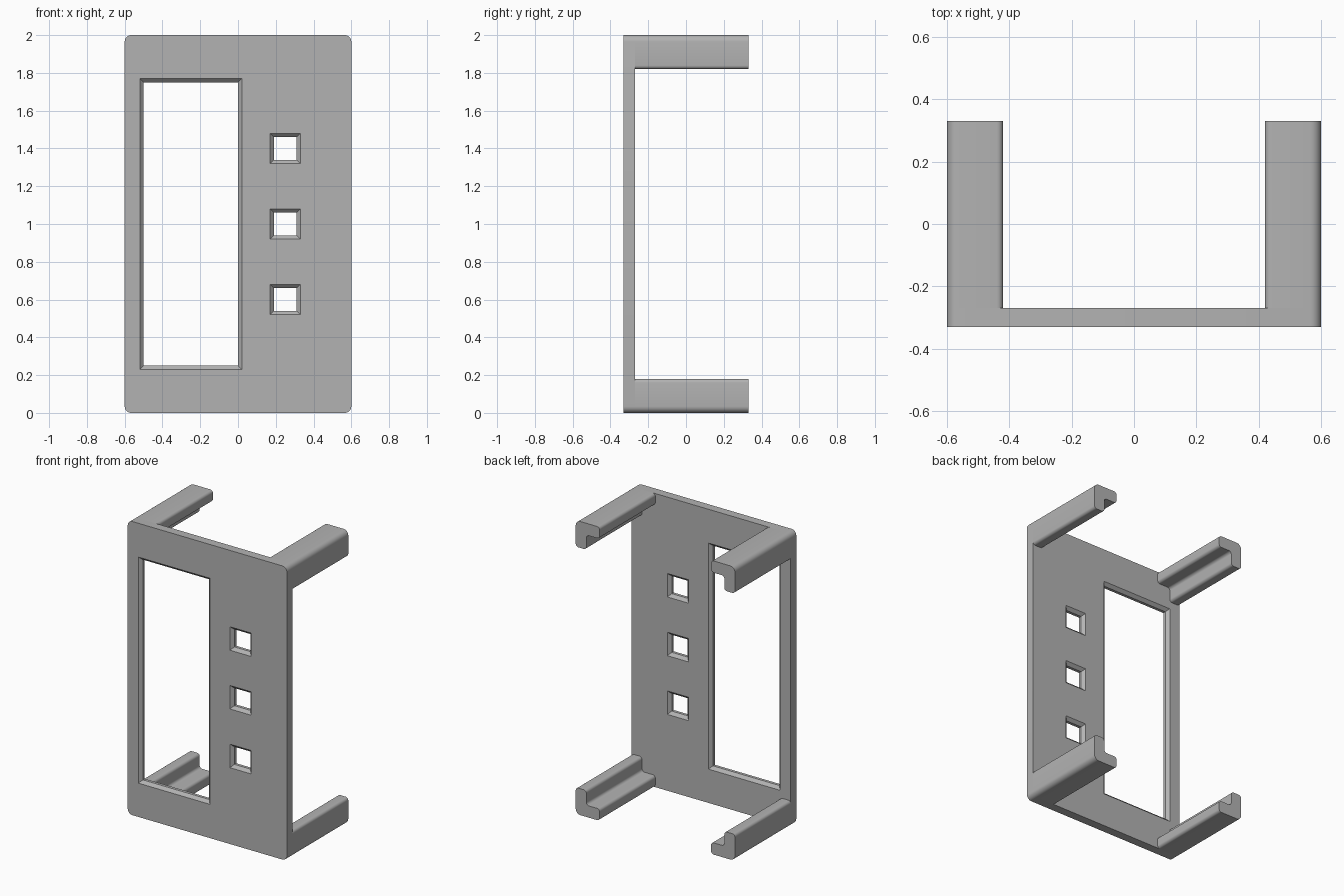
import bpy, bmesh, math
from mathutils import Vector

cube = bpy.data.objects.get("Cube")
if cube:
    bpy.data.objects.remove(cube, do_unlink=True)

FRONT, PANEL_BACK, LEG_END = -0.33, -0.27, 0.33
HALF_W, HEIGHT, CORNER = 0.6, 2.0, 0.035
LEG, WALL = 0.18, 0.08

gray = bpy.data.materials.new("matte_gray")
gray.use_nodes = True
gray.diffuse_color = (0.45, 0.45, 0.45, 1)
gray.node_tree.nodes["Principled BSDF"].inputs["Base Color"].default_value = (0.45, 0.45, 0.45, 1)


def rounded(corners, steps=6):
    """Outline through (x, z, radius) corners, each turned into a right-angle arc."""
    out = []
    for i, (x, z, r) in enumerate(corners):
        p = Vector((x, z))
        if r == 0:
            out.append(p)
            continue
        a = (Vector(corners[i - 1][:2]) - p).normalized()
        b = (Vector(corners[(i + 1) % len(corners)][:2]) - p).normalized()
        for k in range(steps + 1):
            t = math.pi / 2 * k / steps
            out.append(p + r * (a * (1 - math.sin(t)) + b * (1 - math.cos(t))))
    return out


def loft(name, sections):
    """Solid through a list of (y, outline) sections."""
    bm = bmesh.new()
    rings = [[bm.verts.new((p[0], y, p[1])) for p in pts] for y, pts in sections]
    n = len(rings[0])
    for lo, hi in zip(rings, rings[1:]):
        for i in range(n):
            j = (i + 1) % n
            bm.faces.new((lo[i], lo[j], hi[j], hi[i]))
    bm.faces.new(rings[0])
    bm.faces.new(rings[-1])
    bmesh.ops.recalc_face_normals(bm, faces=bm.faces)
    mesh = bpy.data.meshes.new(name)
    bm.to_mesh(mesh)
    bm.free()
    obj = bpy.data.objects.new(name, mesh)
    mesh.materials.append(gray)
    bpy.context.collection.objects.link(obj)
    return obj


def activate(obj):
    bpy.ops.object.select_all(action='DESELECT')
    obj.select_set(True)
    bpy.context.view_layer.objects.active = obj


# Front panel with rounded corners
panel = loft("front_panel", [(y, rounded([
    (-HALF_W, 0, CORNER), (HALF_W, 0, CORNER),
    (HALF_W, HEIGHT, CORNER), (-HALF_W, HEIGHT, CORNER)])) for y in (FRONT, PANEL_BACK)])


# Openings, chamfered on both faces of the panel
def cut_opening(cx, cz, w, h, chamfer=0.02):
    def rect(grow):
        a, b = w / 2 + grow, h / 2 + grow
        return [(cx - a, cz - b), (cx + a, cz - b), (cx + a, cz + b), (cx - a, cz + b)]
    over = 0.01
    cutter = loft("opening_cutter", [
        (FRONT - over, rect(over)), (FRONT + chamfer, rect(-chamfer)),
        (PANEL_BACK - chamfer, rect(-chamfer)), (PANEL_BACK + over, rect(over))])
    cutter.hide_render = True
    mod = panel.modifiers.new("opening", 'BOOLEAN')
    mod.operation, mod.solver, mod.object = 'DIFFERENCE', 'EXACT', cutter
    activate(panel)
    bpy.ops.object.modifier_apply(modifier=mod.name)
    bpy.data.objects.remove(cutter, do_unlink=True)


cut_opening(-0.25, 1.0, 0.54, 1.54)
for z in (0.6, 1.0, 1.4):
    cut_opening(0.25, z, 0.16, 0.16)

# Four L-section legs behind the corners
TIP, FILLET = 0.02, 0.02
section = [(0, 0, CORNER), (LEG, 0, TIP), (LEG, WALL, TIP), (WALL, WALL, FILLET),
           (WALL, LEG, TIP), (0, LEG, TIP)]
legs = []
for side, sx in (("left", 1), ("right", -1)):
    for level in ("lower", "upper"):
        corners = [(sx * (HALF_W - u), v if level == "lower" else HEIGHT - v, r)
                   for u, v, r in section]
        outline = rounded(corners)
        legs.append(loft(f"{level}_{side}_leg", [(PANEL_BACK, outline), (LEG_END, outline)]))

for obj in [panel] + legs:
    activate(obj)
    bpy.ops.object.shade_smooth_by_angle(angle=math.radians(30))
